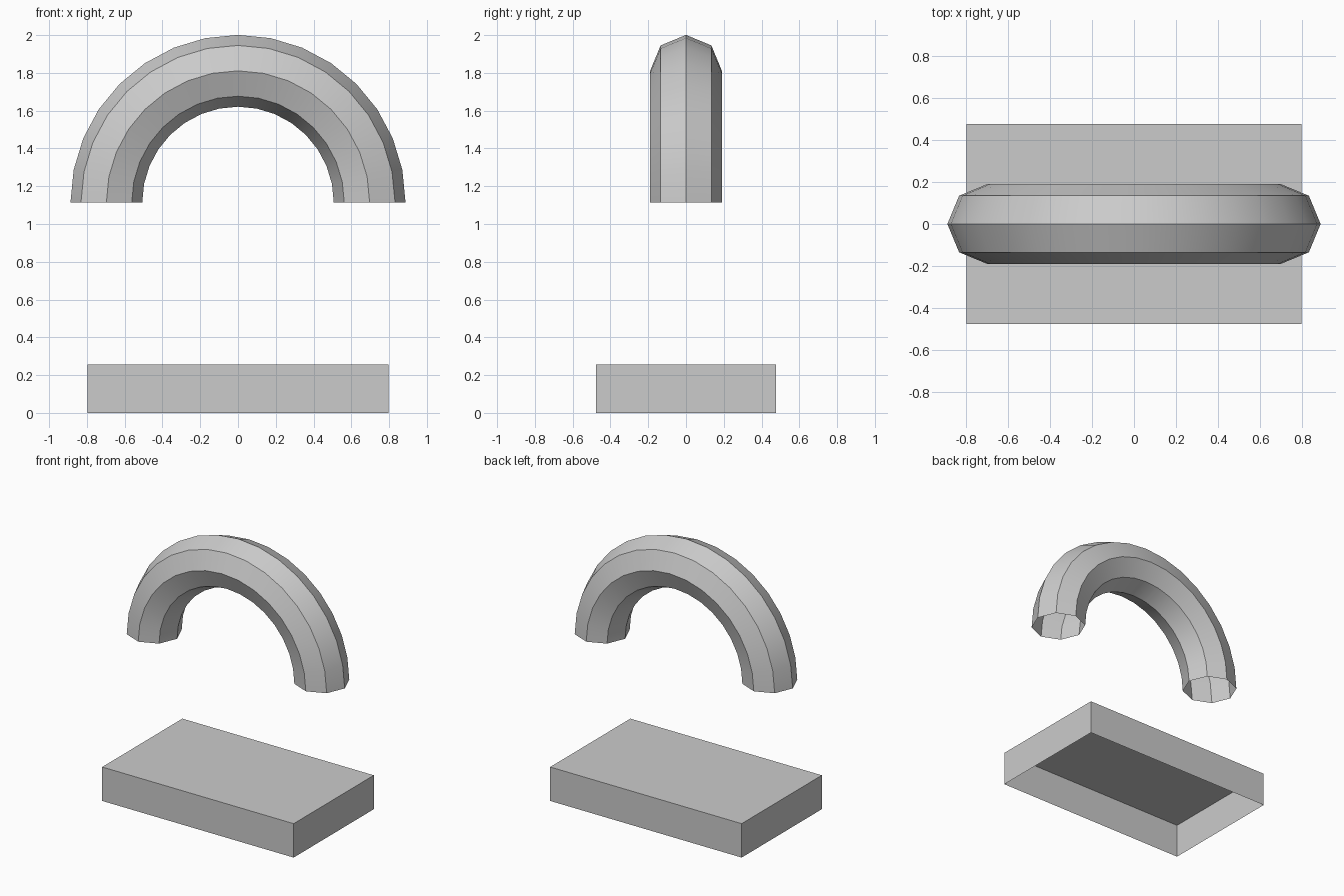
import bpy
import bmesh
from math import pi, radians
from mathutils import Matrix, Vector

SPRING_Z = 1.114    # height of the open arch ends
RING_R = 0.697      # centreline radius of the arch
TUBE_R = 0.19       # radius of the octagonal tube
BASE_SIZE = (1.592, 0.952, 0.255)

cube = bpy.data.objects.get("Cube")
if cube:
    bpy.data.objects.remove(cube, do_unlink=True)

grey = bpy.data.materials.new("plain_grey")
grey.use_nodes = True
colour = (0.6, 0.6, 0.6, 1)
grey.diffuse_color = colour
grey.node_tree.nodes["Principled BSDF"].inputs["Base Color"].default_value = colour


def add_object(name, bm):
    mesh = bpy.data.meshes.new(name)
    bm.to_mesh(mesh)
    bm.free()
    mesh.materials.append(grey)
    obj = bpy.data.objects.new(name, mesh)
    bpy.context.collection.objects.link(obj)
    return obj


# Base: a thin-walled box, open underneath
bm = bmesh.new()
bmesh.ops.create_cube(bm, size=1)
bmesh.ops.scale(bm, vec=BASE_SIZE, verts=bm.verts)
bmesh.ops.translate(bm, vec=(0, 0, BASE_SIZE[2] / 2), verts=bm.verts)
underside = [f for f in bm.faces if f.normal.z < -0.5]
bmesh.ops.delete(bm, geom=underside, context='FACES_ONLY')
add_object("base", bm)

# Arch: an octagonal tube swept through a half turn, open at both ends
bm = bmesh.new()
bmesh.ops.create_circle(bm, segments=8, radius=TUBE_R,
                        matrix=Matrix.Translation((RING_R, 0, SPRING_Z)))
centre = Vector((0, 0, SPRING_Z))
bmesh.ops.spin(bm, geom=bm.verts[:] + bm.edges[:], cent=centre,
               axis=(0, -1, 0), angle=pi, steps=16)

# Turn the tube faces away from its centreline
for face in bm.faces:
    mid = face.calc_center_median()
    spine = Vector((mid.x, 0, mid.z - SPRING_Z)).normalized() * RING_R + centre
    face.normal_update()
    if face.normal.dot(mid - spine) < 0:
        face.normal_flip()
arch = add_object("arch_handle", bm)

# Smooth along the sweep, sharp between the eight sides
bpy.ops.object.select_all(action='DESELECT')
arch.select_set(True)
bpy.context.view_layer.objects.active = arch
bpy.ops.object.shade_smooth_by_angle(angle=radians(30))
